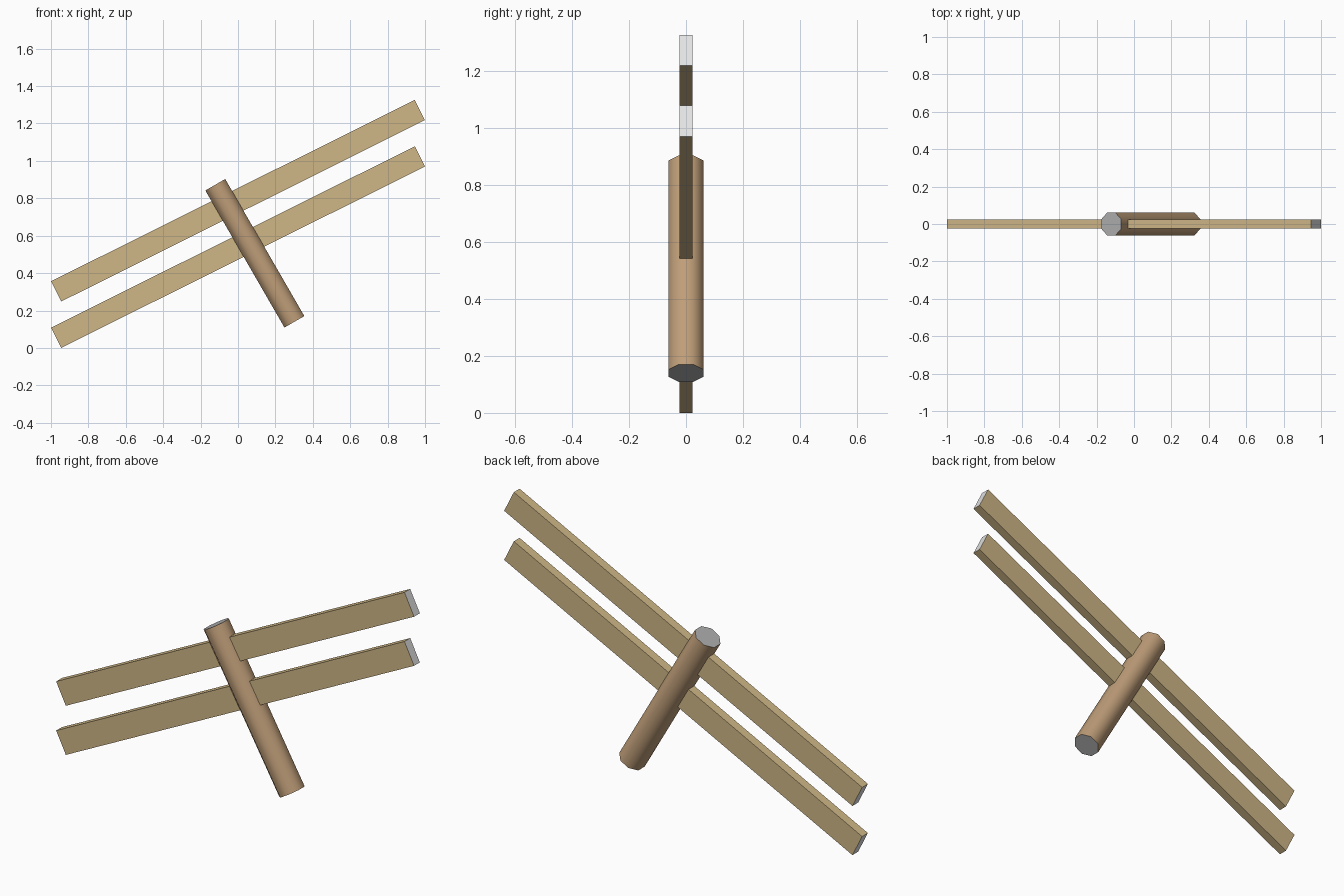
import bpy
from math import radians, pi
from mathutils import Matrix

cube = bpy.data.objects.get("Cube")
if cube:
    bpy.data.objects.remove(cube, do_unlink=True)


def material(name, rgb):
    mat = bpy.data.materials.new(name)
    mat.use_nodes = True
    colour = (*rgb, 1)
    mat.diffuse_color = colour
    bsdf = next(n for n in mat.node_tree.nodes if n.type == 'BSDF_PRINCIPLED')
    bsdf.inputs["Base Color"].default_value = colour
    return mat


pale_wood = material("pale wood", (0.62, 0.47, 0.24))
brown_wood = material("brown wood", (0.52, 0.34, 0.19))
light_grey = material("light grey rail end", (0.77, 0.77, 0.77))
mid_grey = material("mid grey post end", (0.43, 0.43, 0.43))


def finish(name, side, end, axis):
    """Name the active part and paint the faces across its long axis."""
    obj = bpy.context.object
    obj.name = name
    obj.data.materials.append(side)
    obj.data.materials.append(end)
    for face in obj.data.polygons:
        face.material_index = int(abs(face.normal[axis]) > 0.9)
    return obj


# Two parallel sloping rails
for name, height in (("lower_rail", 0.539), ("upper_rail", 0.787)):
    bpy.ops.mesh.primitive_cube_add(size=1, location=(0, 0, height),
                                    rotation=(0, radians(-26.5), 0))
    rail = finish(name, pale_wood, light_grey, 0)
    rail.data.transform(Matrix.Diagonal((2.173, 0.046, 0.121, 1)))

# Leaning eight-sided post with flats facing front and sides
bpy.ops.mesh.primitive_cylinder_add(vertices=8, radius=0.0663, depth=0.846,
                                    location=(0.09, 0, 0.506),
                                    rotation=(0, radians(-30), 0))
post = bpy.context.object
corner = min(abs(v.co.x) for v in post.data.vertices)
if corner < 0.01:
    post.data.transform(Matrix.Rotation(pi / 8, 4, 'Z'))
finish("post", brown_wood, mid_grey, 2)
bpy.ops.object.shade_smooth_by_angle(angle=radians(50))
